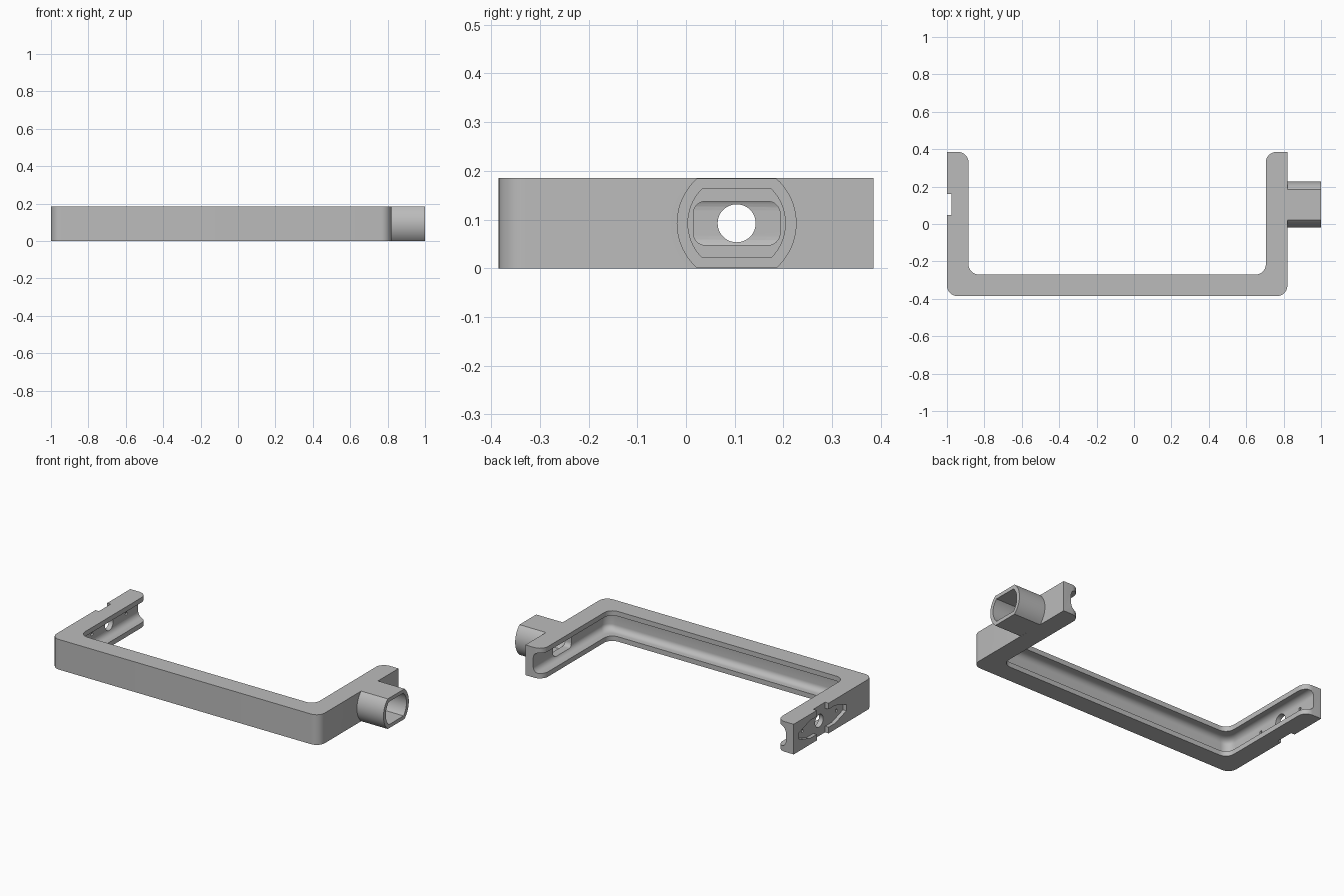
import bpy, bmesh
from math import sin, cos, pi, sqrt, radians
from mathutils import Vector

if "Cube" in bpy.data.objects:
    bpy.data.objects.remove(bpy.data.objects["Cube"])

H = 0.185            # bracket height
HY, HZ = 0.104, H / 2  # axis shared by the tube and the holes

grey = bpy.data.materials.new("plain grey")
grey.use_nodes = True
grey.diffuse_color = (0.5, 0.5, 0.5, 1)
grey.node_tree.nodes["Principled BSDF"].inputs["Base Color"].default_value = (0.5, 0.5, 0.5, 1)


def rounded(points, steps=8):
    """Closed outline from (x, y, corner radius) points."""
    out = []
    n = len(points)
    for i, (x, y, r) in enumerate(points):
        p = Vector((x, y))
        if r == 0:
            out.append(p)
            continue
        a = (Vector(points[i - 1][:2]) - p).normalized()
        b = (Vector(points[(i + 1) % n][:2]) - p).normalized()
        for k in range(steps + 1):
            t = k / steps * pi / 2
            out.append(p + a * r * (1 - sin(t)) + b * r * (1 - cos(t)))
    return out


def loft(name, rings):
    """Solid through a stack of equal-length rings of 3D points."""
    bm = bmesh.new()
    rows = [[bm.verts.new(p) for p in ring] for ring in rings]
    n = len(rows[0])
    for lo, hi in zip(rows, rows[1:]):
        for i in range(n):
            j = (i + 1) % n
            bm.faces.new((lo[i], lo[j], hi[j], hi[i]))
    bm.faces.new(rows[0])
    bm.faces.new(rows[-1])
    bmesh.ops.recalc_face_normals(bm, faces=bm.faces)
    mesh = bpy.data.meshes.new(name)
    bm.to_mesh(mesh)
    bm.free()
    mesh.materials.append(grey)
    ob = bpy.data.objects.new(name, mesh)
    bpy.context.collection.objects.link(ob)
    return ob


def along_x(name, outline, x0, x1):
    return loft(name, [[(x, p[0], p[1]) for p in outline] for x in (x0, x1)])


def circle(r, y=HY, n=48):
    return [(y + r * cos(2 * pi * i / n), HZ + r * sin(2 * pi * i / n)) for i in range(n)]


def clipped_circle(r, half, steps=16):
    """Circle with flat top and bottom at +-half."""
    w = sqrt(r * r - half * half)
    a = math_angle(half, w)
    arc = [-a + 2 * a * i / steps for i in range(steps + 1)]
    right = [(HY + r * cos(t), HZ + r * sin(t)) for t in arc]
    left = [(HY - r * cos(t), HZ - r * sin(t)) for t in arc]
    return right + left


def math_angle(half, w):
    return Vector((1, 0)).angle(Vector((w, half)))


def combine(ob, other, operation):
    mod = ob.modifiers.new(other.name, "BOOLEAN")
    mod.operation = operation
    mod.solver = "EXACT"
    mod.object = other
    bpy.context.view_layer.objects.active = ob
    bpy.ops.object.modifier_apply(modifier=mod.name)
    bpy.data.objects.remove(other)


# U-shaped frame
R = 0.055
frame_outline = rounded([
    (-1, -0.385, R), (0.82, -0.385, R), (0.82, 0.385, 0), (0.705, 0.385, R),
    (0.705, -0.27, R), (-0.885, -0.27, R), (-0.885, 0.385, R), (-1, 0.385, 0)])
frame = loft("bracket_frame", [[(p.x, p.y, z) for p in frame_outline] for z in (0, H)])

# Channel along the inner faces, with a filleted floor
LIP, DEPTH, FILLET = 0.03, 0.062, 0.035
low = []
for k in range(9):
    t = k / 8 * pi / 2
    low.append((LIP + FILLET * (1 - cos(t)), DEPTH - FILLET * (1 - sin(t))))
section = low + [(H - z, d) for z, d in reversed(low)]
rings = []
for z, d in section:
    ring = rounded([(-0.885 - d, 0.5, 0), (-0.885 - d, -0.27 - d, R),
                    (0.705 + d, -0.27 - d, R), (0.705 + d, 0.5, 0)])
    rings.append([(p.x, p.y, z) for p in ring])
combine(frame, loft("channel_cutter", rings), "DIFFERENCE")

# Side tube with flattened top and bottom
tube = along_x("tube", clipped_circle(0.123, H / 2 - 0.0002), 0.795, 1)
combine(frame, tube, "UNION")
bore = along_x("bore_cutter", clipped_circle(0.1, 0.07), 0.81, 1.1)
combine(frame, bore, "DIFFERENCE")
slot = rounded([(HY - 0.089, HZ - 0.045, 0.025), (HY + 0.089, HZ - 0.045, 0.025),
                (HY + 0.089, HZ + 0.045, 0.025), (HY - 0.089, HZ + 0.045, 0.025)])
combine(frame, along_x("slot_cutter", slot, 0.72, 0.9), "DIFFERENCE")

# Left-hand arm: tapered recess, full-height notch and screw holes
recess = [(HY + sy * y, HZ + sz * z) for sy, sz, y, z in (
    (-1, -1, 0.23, 0.02), (-1, -1, 0.12, 0.055), (1, -1, 0.12, 0.055), (1, -1, 0.23, 0.02),
    (1, 1, 0.23, 0.02), (1, 1, 0.12, 0.055), (-1, 1, 0.12, 0.055), (-1, 1, 0.23, 0.02))]
combine(frame, along_x("recess_cutter", recess, -1.1, -0.977), "DIFFERENCE")
notch = [(HY - 0.057, -0.1), (HY + 0.057, -0.1), (HY + 0.057, 0.3), (HY - 0.057, 0.3)]
combine(frame, along_x("notch_cutter", notch, -1.1, -0.976), "DIFFERENCE")
combine(frame, along_x("pivot_hole_cutter", circle(0.039), -1.1, -0.9), "DIFFERENCE")
for side in (-1, 1):
    hole = circle(0.009, HY + side * 0.165, 16)
    combine(frame, along_x("screw_hole_cutter", hole, -1.1, -0.9), "DIFFERENCE")

# Smooth shading with sharp edges kept
bpy.ops.object.select_all(action="DESELECT")
frame.select_set(True)
bpy.context.view_layer.objects.active = frame
bpy.ops.object.shade_smooth_by_angle(angle=radians(30))
